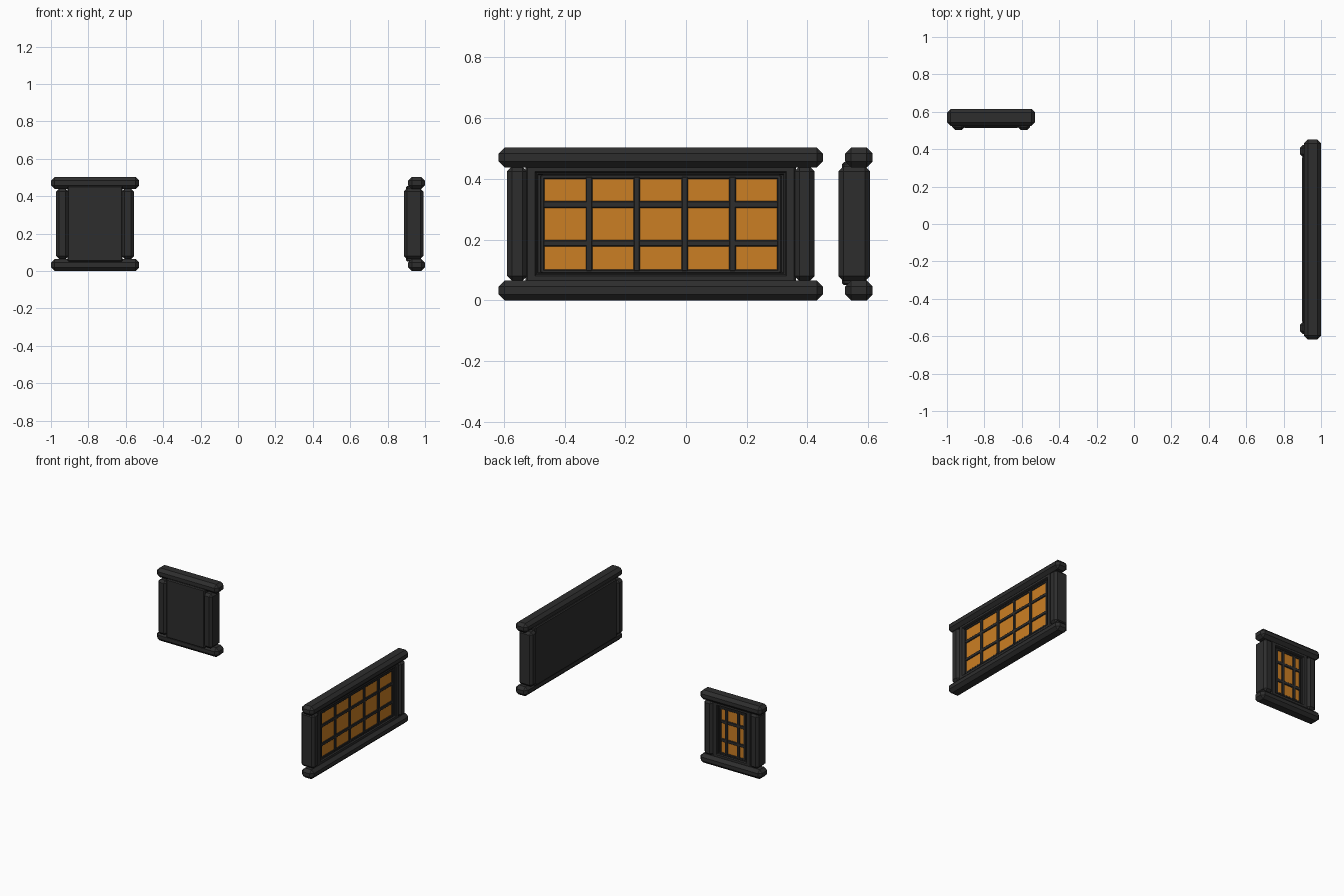
import bpy, bmesh, math
from mathutils import Matrix

if "Cube" in bpy.data.objects:
    bpy.data.objects.remove(bpy.data.objects["Cube"])


def material(name, rgb):
    m = bpy.data.materials.new(name)
    m.diffuse_color = (*rgb, 1)
    m.use_nodes = True
    m.node_tree.nodes["Principled BSDF"].inputs["Base Color"].default_value = m.diffuse_color
    return m


DARK = material("charcoal wood", (0.027, 0.027, 0.027))
GLOW = material("amber glass", (0.6, 0.21, 0.017))


def box(name, u, d, z, mat, place, bevel=0.0, inset=None):
    """Box from ranges along the panel (u), outward (d) and up (z)."""
    bm = bmesh.new()
    bmesh.ops.create_cube(bm, size=1)
    for v in bm.verts:
        v.co = [r[0] + (c + 0.5) * (r[1] - r[0]) for c, r in zip(v.co, (u, d, z))]
    if bevel:
        bmesh.ops.bevel(bm, geom=bm.edges[:], offset=bevel, segments=1,
                        affect='EDGES', profile=0.5)
    if inset:
        # sunken window opening in the outward face
        bm.normal_update()
        face = max(bm.faces, key=lambda f: f.normal.y * f.calc_area())
        for width, depth in inset:
            bmesh.ops.inset_region(bm, faces=[face], thickness=width, depth=-depth)
    me = bpy.data.meshes.new(name)
    bm.to_mesh(me)
    bm.free()
    me.materials.append(mat)
    ob = bpy.data.objects.new(name, me)
    ob.matrix_world = place
    bpy.context.collection.objects.link(ob)
    return ob


def window_panel(tag, half, bars, place):
    inner = half - 0.094
    # top and bottom rails
    for n, z in (("bottom", (0, 0.065)), ("top", (0.438, 0.503))):
        box(f"{tag}_{n}_rail", (-half, half), (0.524, 0.615), z, DARK, place, 0.02)
    # side posts
    for n, s in (("left", -1), ("right", 1)):
        u = sorted((s * inner, s * (half - 0.028)))
        box(f"{tag}_{n}_post", u, (0.502, 0.606), (0.064, 0.441), DARK, place, 0.016)
    # wall board with sunken opening
    box(f"{tag}_board", (-inner - 0.005, inner + 0.005), (0.514, 0.594), (0.05, 0.455),
        DARK, place, 0.006, [(0.035, 0), (0.006, 0.008), (0.006, 0), (0.003, 0.008)])
    # glass
    g = inner - 0.057
    box(f"{tag}_glass", (-g, g), (0.574, 0.581), (0.102, 0.4), GLOW, place)
    # glazing bars
    for i, u in enumerate(bars):
        box(f"{tag}_upright_bar_{i}", (u - 0.011, u + 0.011), (0.57, 0.588),
            (0.096, 0.408), DARK, place, 0.003)
    for i, z in enumerate((0.188, 0.316)):
        box(f"{tag}_cross_bar_{i}", (-g - 0.005, g + 0.005), (0.57, 0.587),
            (z - 0.011, z + 0.011), DARK, place, 0.003)
    # trim that closes the gap between opening and glass
    for i, s in enumerate((-1, 1)):
        u = sorted((s * g, s * (g + 0.014)))
        box(f"{tag}_side_trim_{i}", u, (0.57, 0.586), (0.09, 0.412), DARK, place, 0.003)
    for n, z in (("lower", (0.088, 0.102)), ("upper", (0.4, 0.414))):
        box(f"{tag}_{n}_trim", (-g - 0.01, g + 0.01), (0.57, 0.586), z, DARK, place, 0.003)


# short window facing +y, long window facing +x
window_panel("short_window", 0.236, (-0.045, 0.045),
             Matrix.Translation((-0.764, 0, 0)))
window_panel("long_window", 0.534, (-0.236, -0.079, 0.079, 0.236),
             Matrix.Translation((0.385, -0.083, 0)) @ Matrix.Rotation(-math.pi / 2, 4, 'Z'))
